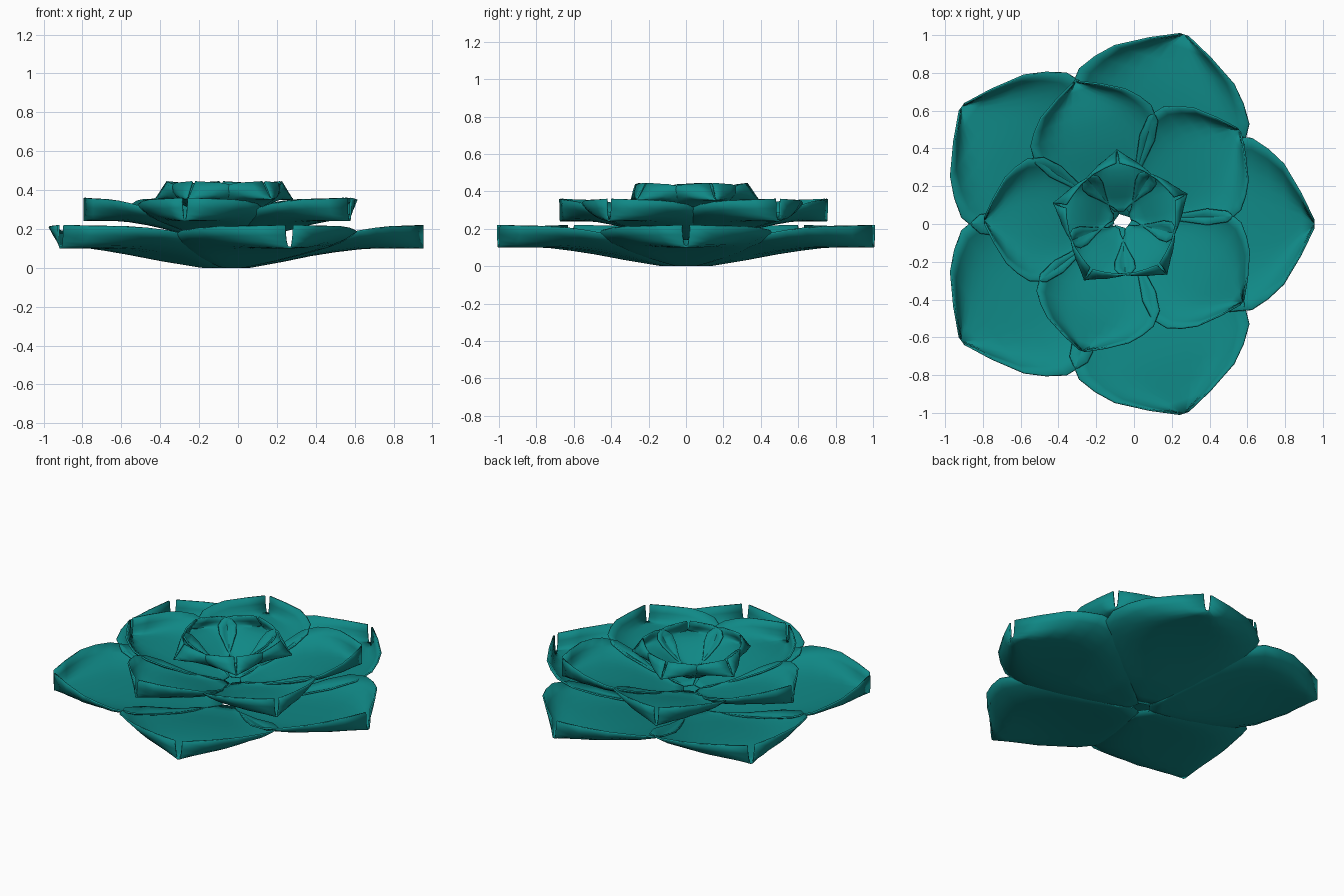
import bpy, bmesh, math
from mathutils import Matrix

cube = bpy.data.objects.get("Cube")
if cube:
    bpy.data.objects.remove(cube)

teal = bpy.data.materials.new("teal")
teal.use_nodes = True
COLOUR = (0.005, 0.25, 0.24, 1)
teal.diffuse_color = COLOUR
bsdf = teal.node_tree.nodes["Principled BSDF"]
bsdf.inputs["Base Color"].default_value = COLOUR
bsdf.inputs["Roughness"].default_value = 0.6

# Petal stations: distance from the hole, half width, spine height, rim lift
STATIONS = [
    (0.00, 0.04, 0.00, 0.00),
    (0.08, 0.09, 0.00, 0.01),
    (0.25, 0.26, 0.03, 0.03),
    (0.40, 0.41, 0.06, 0.06),
    (0.53, 0.48, 0.08, 0.08),
    (0.66, 0.47, 0.095, 0.09),
    (0.75, 0.41, 0.10, 0.10),
    (0.835, 0.33, 0.10, 0.11),
    (0.93, 0.17, 0.10, 0.115),
    (1.00, 0.025, 0.10, 0.12),
]
ACROSS = 12
HOLE = 0.045


def petal(name, size, width, base, rise, lift, lean, centre, angle):
    """Cupped sheet with an upturned rim that splits into a notch at the tip."""
    bm = bmesh.new()
    rows = []
    for r, w, z, up in STATIONS:
        row = []
        for i in range(ACROSS + 1):
            s = 2 * i / ACROSS - 1
            s = math.copysign(abs(s) ** 0.75, s)
            curl = abs(s) ** 4
            row.append(bm.verts.new((HOLE + r * size - lean * curl * up,
                                     s * w * size * width,
                                     base + z * rise + up * lift * curl)))
        rows.append(row)
    for a, b in zip(rows, rows[1:]):
        for i in range(ACROSS):
            bm.faces.new((a[i], b[i], b[i + 1], a[i + 1]))
    bm.transform(Matrix.Translation((*centre, 0)) @ Matrix.Rotation(angle, 4, "Z"))
    mesh = bpy.data.meshes.new(name)
    bm.to_mesh(mesh)
    bm.free()
    mesh.materials.append(teal)
    obj = bpy.data.objects.new(name, mesh)
    bpy.context.collection.objects.link(obj)
    shell = obj.modifiers.new("thickness", "SOLIDIFY")
    shell.thickness = 0.01
    shell.offset = 1
    bpy.ops.object.select_all(action="DESELECT")
    bpy.context.view_layer.objects.active = obj
    obj.select_set(True)
    bpy.ops.object.shade_smooth_by_angle(angle=math.radians(45))


# Three tiers: petal lengths, then width, base, rise, lift, lean, centre, turn
TIERS = {
    "outer_petal": ((0.97, 1.01, 1.01, 1.01, 1.01),
                    1.0, 0.0, 1.0, 1.0, 0.0, (-0.06, 0), 0),
    "middle_petal": ((0.73, 0.72, 0.69, 0.69, 0.73),
                     1.0, 0.14, 1.0, 1.0, 0.0, (-0.06, 0.03), 37),
    "inner_petal": ((0.33,) * 5,
                    1.25, 0.24, 1.1, 0.8, 0.55, (-0.065, 0.02), 22),
}
for name, (lengths, *shape, turn) in TIERS.items():
    for k, size in enumerate(lengths):
        petal(f"{name}_{k + 1}", size, *shape, math.radians(turn + 72 * k))
